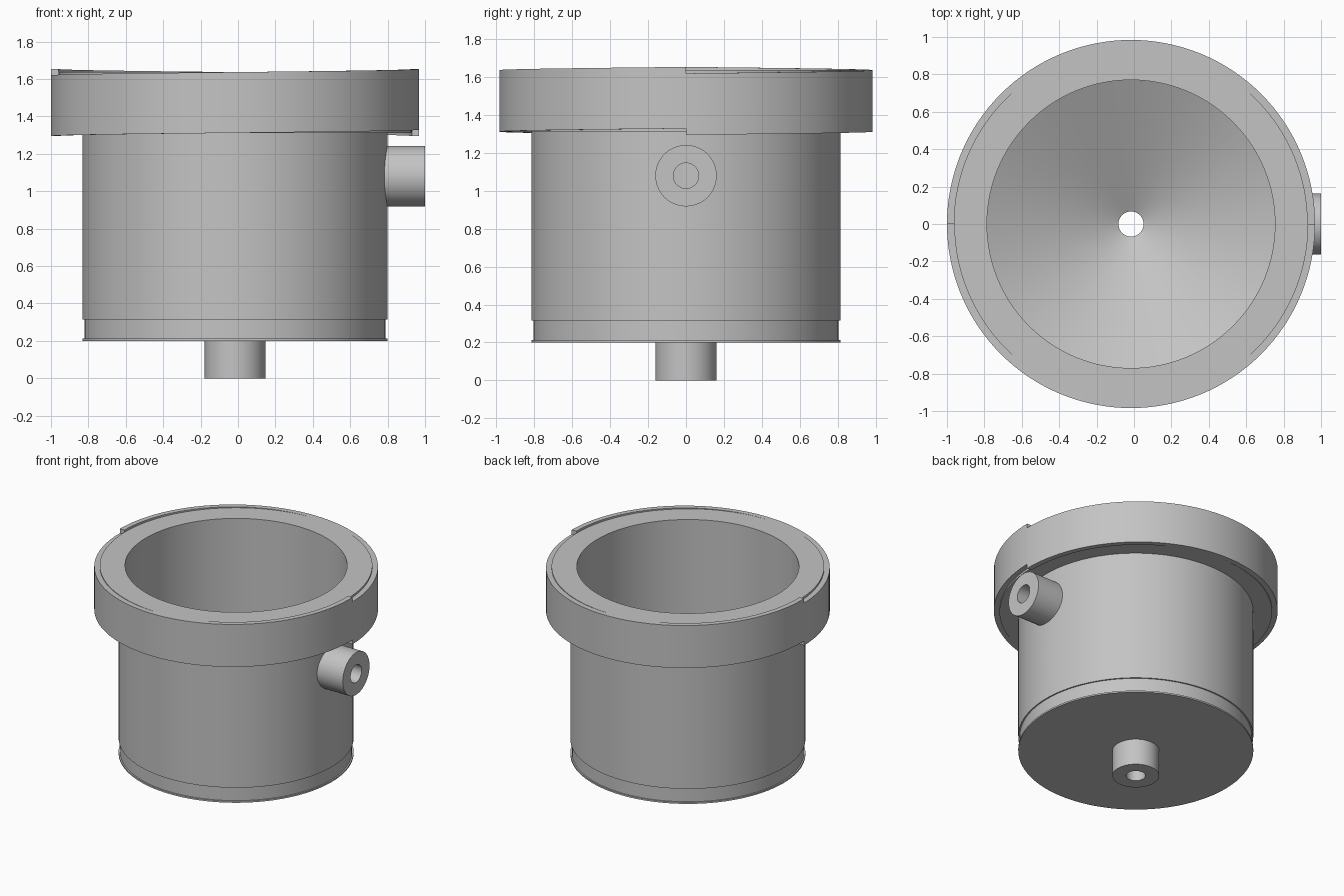
import bpy, bmesh, math
from mathutils import Matrix

if "Cube" in bpy.data.objects:
    bpy.data.objects.remove(bpy.data.objects["Cube"], do_unlink=True)

AXIS_X = -0.016      # vessel axis
BORE = 0.067         # bore of both pipes
FLANGE_R, RIM_R = 0.945, 0.984
LOW, TOP = 1.312, 1.637
RAMP = 0.017         # half the rise of each locking ramp

grey = bpy.data.materials.new("light grey")
grey.use_nodes = True
color = (0.55, 0.55, 0.55, 1)
grey.diffuse_color = color
grey.node_tree.nodes["Principled BSDF"].inputs["Base Color"].default_value = color


def sweep(name, profile, start=0.0, turn=math.tau, steps=128, rise=None, matrix=None):
    """Turn a closed (radius, height) profile about z; rise adds a ramp."""
    bm = bmesh.new()
    full = rise is None
    rings = []
    for i in range(steps if full else steps + 1):
        t = i / steps
        a = start + turn * t
        dz = 0 if full else -rise + 2 * rise * t
        rings.append([bm.verts.new((r * math.cos(a), r * math.sin(a), z + dz))
                      for r, z in profile])
    n = len(profile)
    for i in range(steps):
        a, b = rings[i], rings[(i + 1) % len(rings)]
        for j in range(n):
            k = (j + 1) % n
            bm.faces.new((a[j], b[j], b[k], a[k]))
    if not full:
        bm.faces.new(rings[0])
        bm.faces.new(rings[-1])
    bmesh.ops.recalc_face_normals(bm, faces=bm.faces)
    bm.transform(Matrix.Translation((AXIS_X, 0, 0)) @ (matrix or Matrix()))
    mesh = bpy.data.meshes.new(name)
    bm.to_mesh(mesh)
    bm.free()
    mesh.materials.append(grey)
    obj = bpy.data.objects.new(name, mesh)
    bpy.context.collection.objects.link(obj)
    return obj


def activate(obj):
    bpy.ops.object.select_all(action='DESELECT')
    obj.select_set(True)
    bpy.context.view_layer.objects.active = obj


def tube(outer, inner, z0, z1):
    return [(inner, z0), (outer, z0), (outer, z1), (inner, z1)]


# Vessel: base lip, recessed band, wall, flange and funnel floor
vessel = sweep("vessel", [
    (BORE, 0.2), (0.815, 0.2), (0.815, 0.212), (0.805, 0.212),
    (0.805, 0.315), (0.815, 0.315), (0.815, LOW), (FLANGE_R, LOW),
    (FLANGE_R, TOP), (0.77, TOP), (0.77, 0.6), (BORE, 0.25)])

# Drain pipe below the floor
drain = sweep("drain_pipe", tube(0.162, BORE, 0, 0.2), steps=64)

# Side port, lying along x
sideways = Matrix.Translation((0, 0, 1.08)) @ Matrix.Rotation(math.pi / 2, 4, 'Y')
port = sweep("side_port", tube(0.162, BORE, 0.785, 1.016), steps=64, matrix=sideways)

# Drill the port bore through the wall
bpy.ops.mesh.primitive_cylinder_add(vertices=64, radius=BORE, depth=0.3,
                                    location=(0.8, 0, 1.08),
                                    rotation=(0, math.pi / 2, 0))
drill = bpy.context.object
drill.name = "port_drill"
drill.hide_render = True
activate(vessel)
cut = vessel.modifiers.new("port_hole", 'BOOLEAN')
cut.operation = 'DIFFERENCE'
cut.solver = 'EXACT'
cut.object = drill
bpy.ops.object.modifier_apply(modifier=cut.name)
bpy.data.objects.remove(drill, do_unlink=True)

# Two half-turn locking ramps around the flange
ramps = [sweep(name, tube(RIM_R, FLANGE_R, LOW, TOP), start=start,
               turn=math.pi, steps=64, rise=RAMP)
         for name, start in (("front_rim_ramp", math.pi), ("back_rim_ramp", 0))]

for obj in [vessel, drain, port] + ramps:
    activate(obj)
    bpy.ops.object.shade_smooth_by_angle(angle=math.radians(25))
